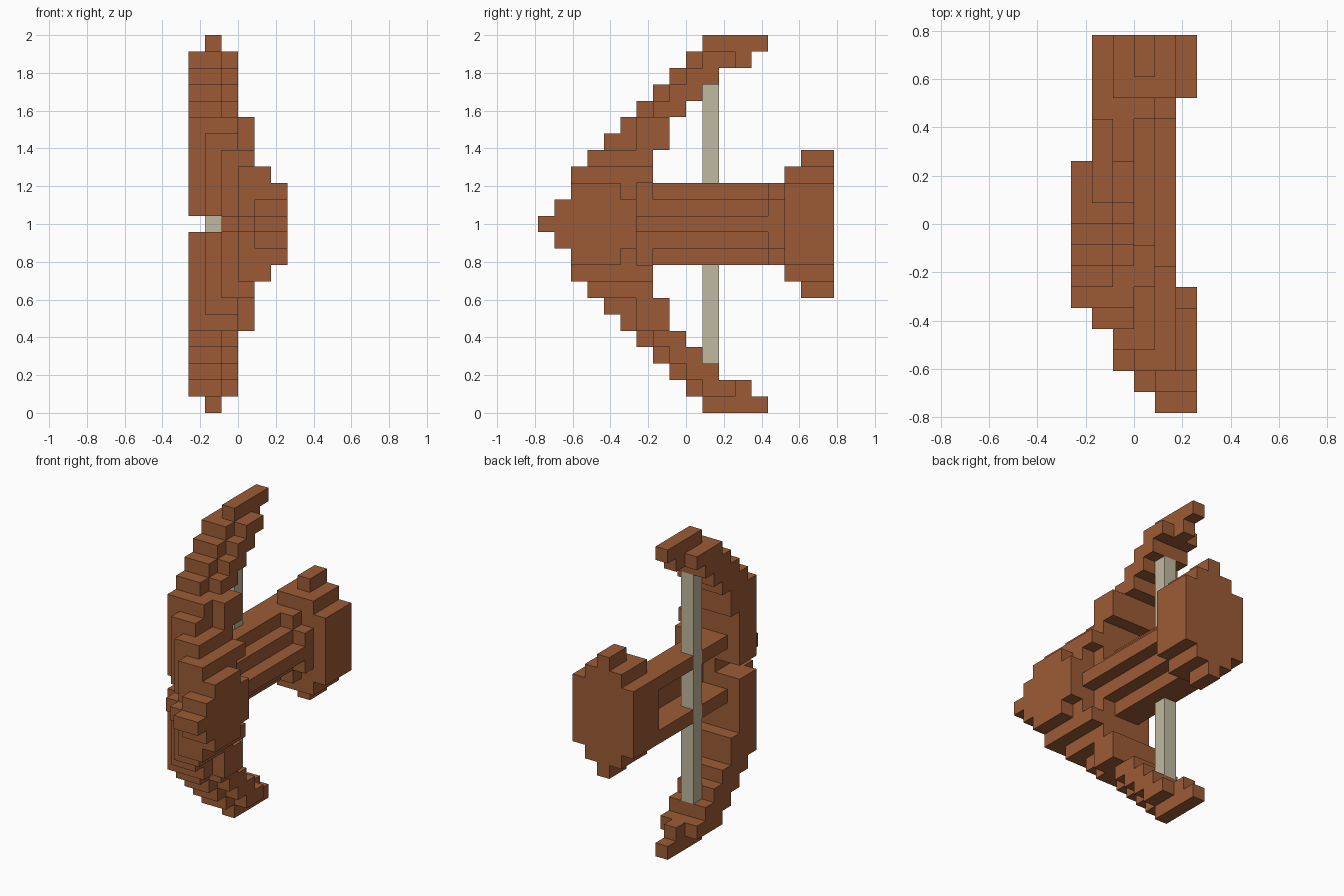
import bpy, bmesh, math

if "Cube" in bpy.data.objects:
    bpy.data.objects.remove(bpy.data.objects["Cube"], do_unlink=True)

U = 2 / 23          # block size
MID = 11            # middle layer, the shape mirrors above and below it


def material(name, rgb):
    m = bpy.data.materials.new(name)
    m.use_nodes = True
    m.diffuse_color = (*rgb, 1)
    m.node_tree.nodes["Principled BSDF"].inputs["Base Color"].default_value = (*rgb, 1)
    return m


wood = material("brown wood", (0.333, 0.105, 0.036))
cord = material("pale cord", (0.53, 0.485, 0.35))


def mirrored(boxes):
    """Cells from inclusive ranges (x0, x1, y0, y1, step0, step1), mirrored about the middle layer."""
    cells = set()
    for x0, x1, y0, y1, s0, s1 in boxes:
        for x in range(x0, x1 + 1):
            for y in range(y0, y1 + 1):
                for s in range(s0, s1 + 1):
                    cells |= {(x, y, MID + s), (x, y, MID - s)}
    return cells


def block_object(name, cells, mat):
    """Outer skin of a set of unit blocks, with flat areas merged."""
    bm = bmesh.new()
    verts = {}

    def vert(p):
        if p not in verts:
            verts[p] = bm.verts.new(((p[0] - 3) * U, (p[1] - 9) * U, p[2] * U))
        return verts[p]

    for c in sorted(cells):
        for axis in range(3):
            for side in (0, 1):
                n = list(c)
                n[axis] += 2 * side - 1
                if tuple(n) in cells:
                    continue
                a, b = (axis + 1) % 3, (axis + 2) % 3
                ring = []
                for da, db in ((0, 0), (1, 0), (1, 1), (0, 1)):
                    p = list(c)
                    p[axis] += side
                    p[a] += da
                    p[b] += db
                    ring.append(vert(tuple(p)))
                bm.faces.new(ring if side else ring[::-1])
    bmesh.ops.dissolve_limit(bm, angle_limit=math.radians(1),
                             verts=bm.verts[:], edges=bm.edges[:])
    mesh = bpy.data.meshes.new(name)
    bm.to_mesh(mesh)
    bm.free()
    mesh.materials.append(mat)
    ob = bpy.data.objects.new(name, mesh)
    bpy.context.collection.objects.link(ob)
    return ob


# Stepped nose and the thick middle of the bow
head = [
    (4, 5, 0, 5, 0, 0), (4, 5, 1, 5, 1, 1), (5, 5, 2, 4, 2, 2),
    (4, 4, 2, 5, 2, 2), (4, 4, 2, 6, 3, 3),
    (3, 3, 1, 6, 0, 0), (3, 3, 2, 6, 1, 3), (3, 3, 3, 6, 4, 4), (3, 3, 6, 7, 5, 6),
    (2, 2, 2, 6, 0, 0), (2, 2, 3, 6, 1, 4), (2, 2, 4, 7, 5, 5), (2, 2, 5, 7, 6, 6),
    (1, 1, 4, 6, 1, 4), (1, 1, 4, 7, 5, 5), (1, 1, 5, 7, 6, 6),
    (0, 0, 5, 6, 1, 4), (0, 0, 5, 7, 5, 6),
]
# Limbs climb one block back for each block up, then end in a hooked tip
limbs = []
for s in (7, 8, 9):
    limbs += [(0, 1, s - 1, s + 1, s, s), (2, 2, s, s + 1, s, s)]
limbs += [(0, 0, 9, 11, 10, 10), (1, 1, 9, 12, 10, 10), (2, 2, 10, 11, 10, 10),
          (1, 1, 10, 13, 11, 11)]
block_object("bow", mirrored(head + limbs), wood)

# Stock: grooved arc profile with a wider collar at the back
stock = [(3, 4, 6, 14, 0, 0), (3, 3, 6, 14, 1, 1), (1, 2, 6, 14, 2, 2),
         (4, 4, 14, 14, 1, 1), (3, 3, 14, 14, 2, 2)]
string_cells = mirrored([(1, 1, 10, 10, 0, 8)])
block_object("stock", mirrored(stock) - string_cells, wood)

# Rounded butt plate
butt = [(1, 5, 15, 17, 0, 2), (2, 4, 15, 17, 3, 3), (3, 3, 16, 17, 4, 4)]
block_object("butt_plate", mirrored(butt), wood)

# Straight string between the limbs
block_object("bow_string", string_cells, cord)
